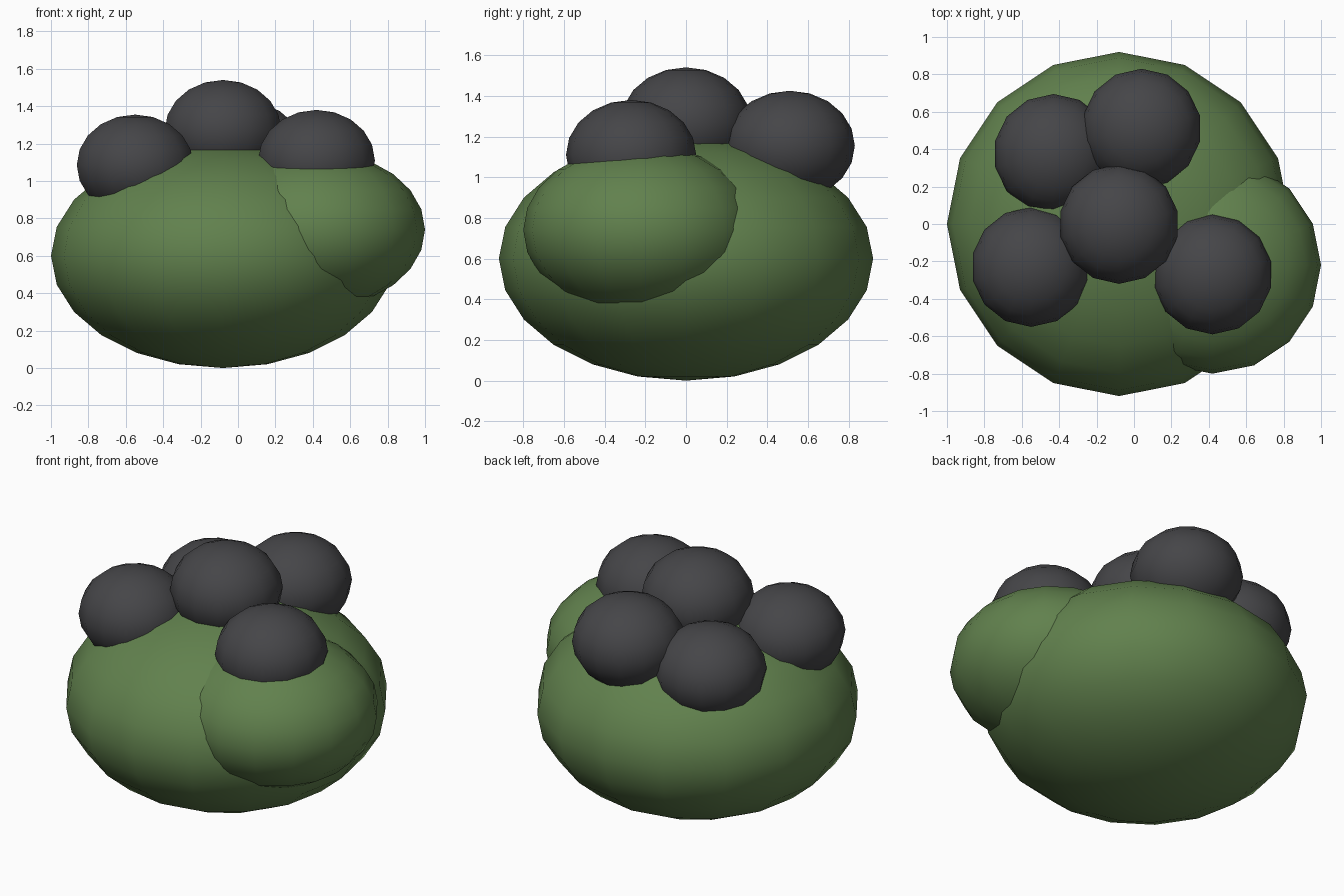
import bpy

if "Cube" in bpy.data.objects:
    bpy.data.objects.remove(bpy.data.objects["Cube"])


def material(name, rgb):
    m = bpy.data.materials.new(name)
    m.diffuse_color = (*rgb, 1.0)
    m.use_nodes = True
    m.node_tree.nodes["Principled BSDF"].inputs["Base Color"].default_value = m.diffuse_color
    return m


GREEN = material("leaf_green", (0.12, 0.22, 0.075))
DARK = material("dark_grey", (0.06, 0.06, 0.065))


def blob(name, loc, radius, height, segments, rings, mat):
    """Smooth-shaded flattened ball."""
    bpy.ops.mesh.primitive_uv_sphere_add(segments=segments, ring_count=rings,
                                         radius=1, location=loc)
    ob = bpy.context.object
    ob.name = name
    ob.scale = (radius, radius, height)
    bpy.ops.object.transform_apply(location=False, rotation=False, scale=True)
    bpy.ops.object.shade_smooth()
    ob.data.materials.append(mat)
    return ob


# Green foliage: main mass and the smaller side lump
blob("main_bush", (-0.08, 0, 0.6), 0.92, 0.6, 16, 12, GREEN)
blob("side_bush", (0.42, -0.22, 0.74), 0.58, 0.42, 16, 12, GREEN)

# Dark berries resting on top
berries = [(-0.08, 0.0, 1.27), (0.42, -0.27, 1.11), (-0.55, -0.23, 1.085),
           (0.04, 0.51, 1.155), (-0.43, 0.375, 1.045)]
for i, loc in enumerate(berries, 1):
    blob(f"berry_{i}", loc, 0.32, 0.27, 14, 10, DARK)
